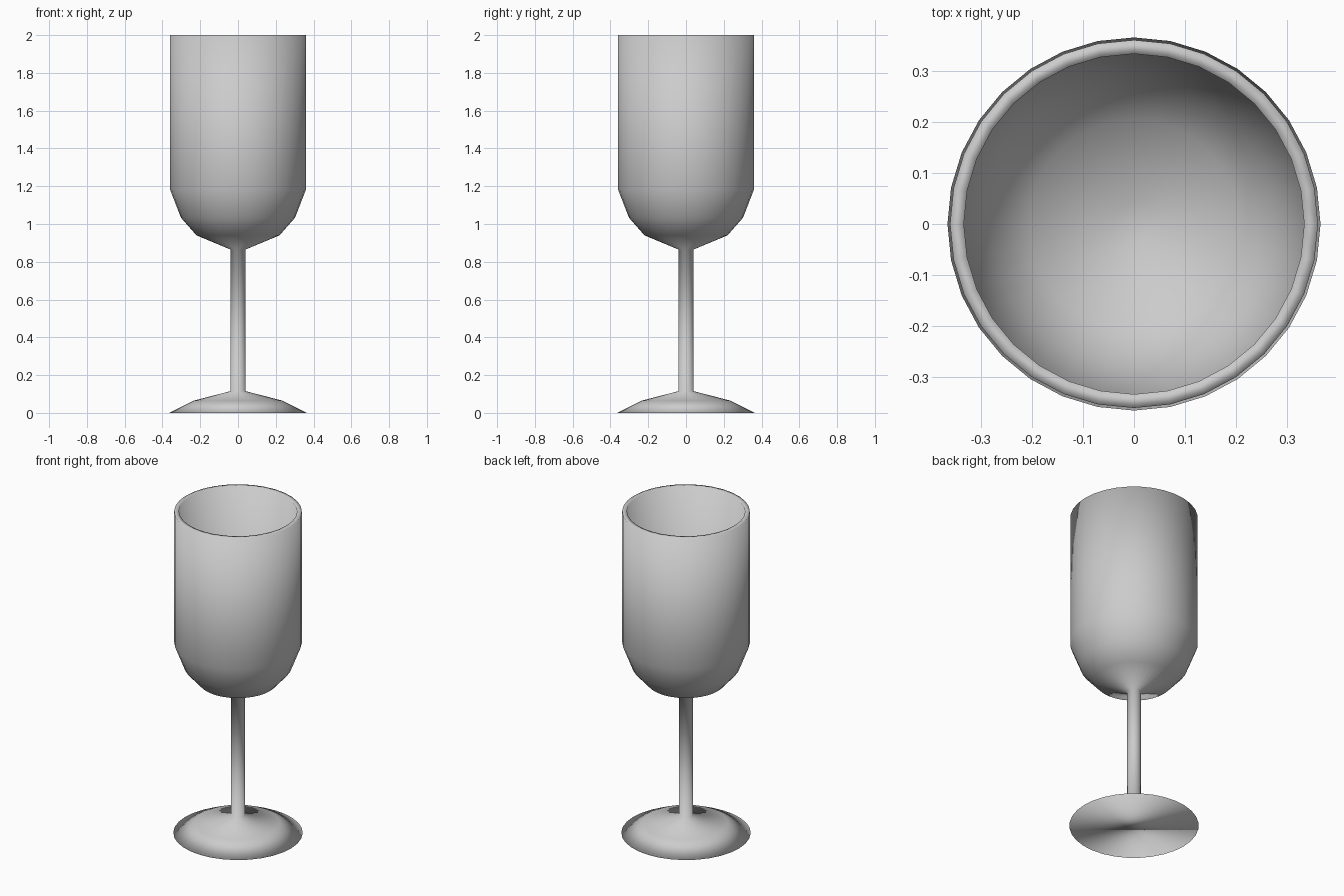
import bpy, bmesh
from math import cos, sin, tau

if "Cube" in bpy.data.objects:
    bpy.data.objects.remove(bpy.data.objects["Cube"])

SEGMENTS = 32


def lathe(name, profile):
    """Revolve an (r, z) profile around z; r = 0 at an end makes a pole, otherwise a flat cap."""
    bm = bmesh.new()
    rings = []
    for r, z in profile:
        n = SEGMENTS if r > 0 else 1
        rings.append([bm.verts.new((r * cos(tau * i / n), r * sin(tau * i / n), z)) for i in range(n)])
    for a, b in zip(rings, rings[1:]):
        for i in range(SEGMENTS):
            j = (i + 1) % SEGMENTS
            if len(b) == 1:
                bm.faces.new((a[i], a[j], b[0]))
            else:
                bm.faces.new((a[i], a[j], b[j], b[i]))
    if len(rings[0]) > 1:
        bm.faces.new(rings[0][::-1])
    bmesh.ops.recalc_face_normals(bm, faces=bm.faces)
    for f in bm.faces:
        f.smooth = True
    mesh = bpy.data.meshes.new(name)
    bm.to_mesh(mesh)
    bm.free()
    obj = bpy.data.objects.new(name, mesh)
    bpy.context.collection.objects.link(obj)
    return obj


foot = [(0.365, 0.0), (0.235, 0.065)]
stem = [(0.04, 0.115), (0.04, 0.865)]
bowl_outside = [(0.22, 0.94), (0.302, 1.033), (0.36, 1.183), (0.36, 2.0)]
bowl_inside = [(0.333, 2.0), (0.333, 1.19), (0.28, 1.05), (0.205, 0.965), (0.04, 0.90), (0.0, 0.90)]

# Whole glass: foot, stem and hollow bowl in one turned profile
lathe("wine_glass", foot + stem + bowl_outside + bowl_inside)
